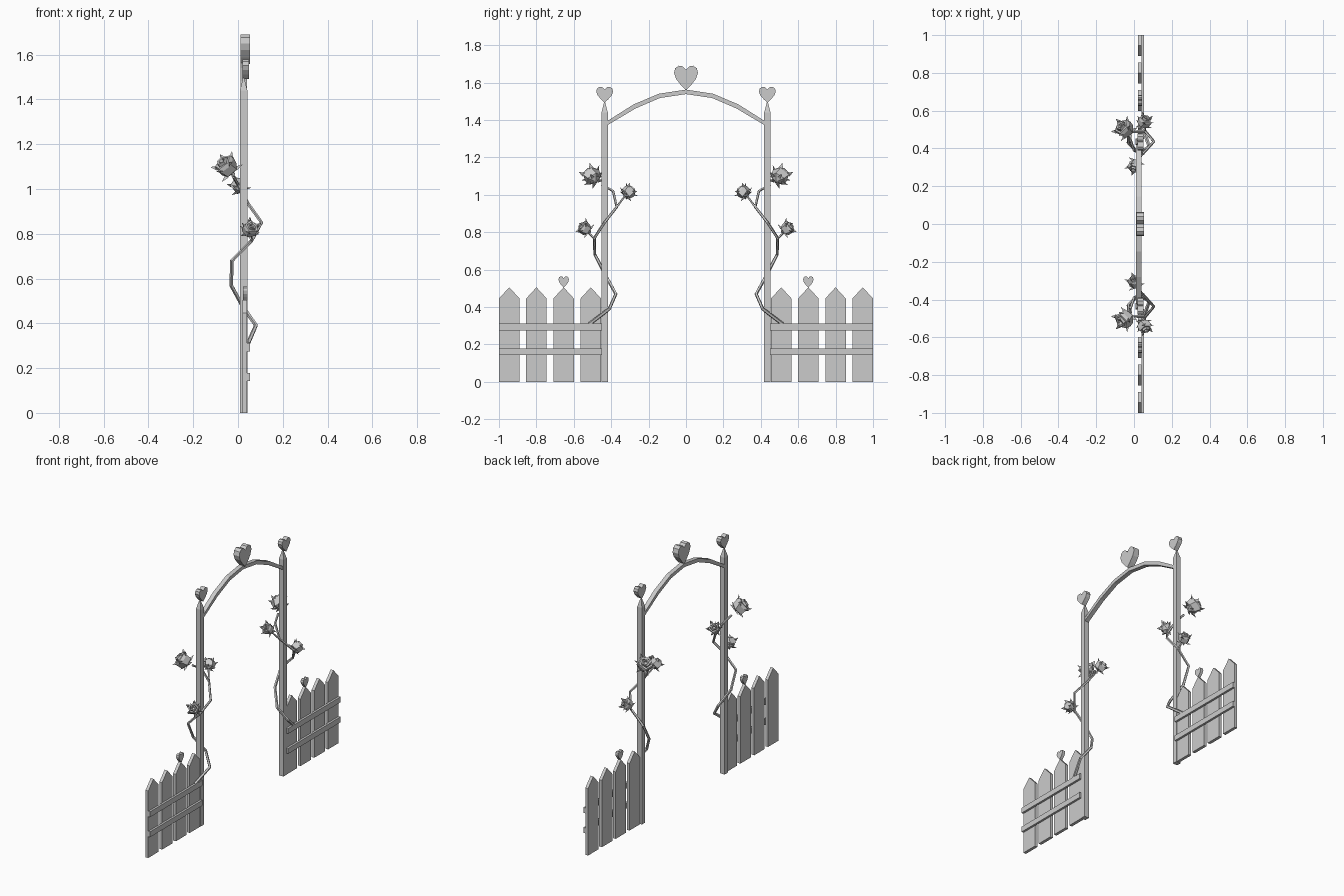
import bpy, math
from mathutils import Vector

if "Cube" in bpy.data.objects:
    bpy.data.objects.remove(bpy.data.objects["Cube"])


def make(name, verts, faces, mirror=True):
    """Mesh object in world coordinates, optionally mirrored across y = 0."""
    me = bpy.data.meshes.new(name)
    me.from_pydata([tuple(v) for v in verts], [], faces)
    me.update()
    ob = bpy.data.objects.new(name, me)
    bpy.context.collection.objects.link(ob)
    if mirror:
        m = ob.modifiers.new("mirror", 'MIRROR')
        m.use_axis = (False, True, False)
        m.use_mirror_merge = False
    return ob


def slab(name, outline, x0, x1, mirror=True):
    """Extrude a (y, z) outline between two x values."""
    n = len(outline)
    v = [(x0, y, z) for y, z in outline] + [(x1, y, z) for y, z in outline]
    f = [tuple(range(n - 1, -1, -1)), tuple(range(n, 2 * n))]
    f += [(i, (i + 1) % n, n + (i + 1) % n, n + i) for i in range(n)]
    return make(name, v, f, mirror)


def rect(y0, y1, z0, z1):
    return [(y0, z0), (y1, z0), (y1, z1), (y0, z1)]


def heart(name, y, z, w, h, x0, x1, mirror=True):
    half = [(.22, .22), (.42, .47), (.5, .7), (.45, .9), (.3, 1), (.14, .97)]
    pts = [(0, 0)] + half + [(0, .83)] + [(-a, b) for a, b in reversed(half)]
    slab(name, [(y + a * w, z + b * h) for a, b in pts], x0, x1, mirror)


def tube(name, pts, r0, r1, n=5):
    """Tapering low-poly tube along a path."""
    pts = [Vector(p) for p in pts]
    v, f, last = [], [], len(pts) - 1
    for i, p in enumerate(pts):
        t = (pts[min(i + 1, last)] - pts[max(i - 1, 0)]).normalized()
        a = t.cross(Vector((1, .2, .1))).normalized()
        b = t.cross(a)
        r = r0 + (r1 - r0) * i / last
        for k in range(n):
            q = math.tau * k / n
            v.append(p + (a * math.cos(q) + b * math.sin(q)) * r)
    for i in range(last):
        for k in range(n):
            m = (k + 1) % n
            f.append((i * n + k, i * n + m, (i + 1) * n + m, (i + 1) * n + k))
    f += [tuple(range(n - 1, -1, -1)), tuple(range(last * n, last * n + n))]
    make(name, v, f)


def rose(name, centre, axis, s):
    """Faceted bloom: nested cup, curled petal tips and pointed sepals."""
    c = Vector(centre)
    t = Vector(axis).normalized()
    a = t.cross(Vector((1, .3, 0))).normalized()
    b = t.cross(a)
    n = 5

    def at(r, h, ang):
        return c + (a * math.cos(ang) + b * math.sin(ang)) * r * s + t * h * s

    rings = [(.2, -.85, 0), (.88, -.5, 0), (1, .25, .2), (.85, .6, .2),
             (.62, .6, .3), (.56, .3, .3), (.5, .85, .5), (.3, .8, .5), (.2, .45, .5)]
    v, f = [], []
    for r, h, tw in rings:
        v += [at(r, h, math.tau * k / n + tw) for k in range(n)]
    for i in range(len(rings) - 1):
        for k in range(n):
            m = (k + 1) % n
            f.append((i * n + k, i * n + m, (i + 1) * n + m, (i + 1) * n + k))
    e = (len(rings) - 1) * n
    f += [tuple(range(n - 1, -1, -1)), tuple(range(e, e + n))]
    make(name, v, f)
    v, f = [], []
    for k in range(n):
        q = math.tau * k / n + .2
        # (root radius, root height, tip radius, tip height, half angle)
        for r, h, tr, th, d, o in [(.95, .3, 1.3, .75, .3, 0), (.6, -.75, 1.3, -.65, .4, .5)]:
            i = len(v)
            v += [at(r, h, q + o - d), at(r, h, q + o + d), at(tr, th, q + o), at(r, h + .3, q + o)]
            f += [(i, i + 1, i + 2), (i + 1, i + 3, i + 2), (i + 3, i, i + 2), (i, i + 3, i + 1)]
    make(name + "_petal_tips", v, f)


# Gate posts with pyramid tips
x0, x1, y0, y1, zs = .008, .042, .418, .452, 1.44
post = [(x, y, z) for z in (0, zs) for x, y in ((x0, y0), (x1, y0), (x1, y1), (x0, y1))]
post.append((.025, .435, 1.505))
make("gate_post", post, [(3, 2, 1, 0)] + [(i, (i + 1) % 4, 4 + (i + 1) % 4, 4 + i) for i in range(4)]
     + [(4 + i, 4 + (i + 1) % 4, 8) for i in range(4)])

# Picket fence panels
for i in range(4):
    y = .509 + i * .1453
    slab(f"picket_{i + 1}", [(y - .055, 0), (y + .055, 0), (y + .055, .445), (y, .505), (y - .055, .445)],
         .02, .04)
for name, z in (("lower_rail", .142), ("upper_rail", .275)):
    slab(name, rect(.45, 1, z, z + .036), .04, .054)

# Arched top bar
top = [(.435, 1.385), (.28, 1.483), (.145, 1.54), (0, 1.562)]
low = [(0, 1.538), (.14, 1.517), (.27, 1.461), (.42, 1.372)]
arch = top + [(-y, z) for y, z in reversed(top[:-1])]
arch += [(-y, z) for y, z in reversed(low)] + low[1:]
n = 7
v = [(x, y, z) for x in (.011, .04) for y, z in arch]
f = [(i, i + 1, 12 - i, 13 - i) for i in range(n - 1)]
f += [(14 + 13 - i, 14 + 12 - i, 14 + i + 1, 14 + i) for i in range(n - 1)]
f += [(i, 14 + i, 14 + (i + 1) % 14, (i + 1) % 14) for i in range(14)]
make("arch_bar", v, f, mirror=False)

# Heart ornaments
heart("centre_heart", 0, 1.558, .128, .132, .012, .054, mirror=False)
heart("post_heart", .435, 1.492, .09, .085, .019, .05)
heart("picket_heart", .654, .503, .056, .061, .022, .042)

# Climbing vine wound around each post
tube("vine", [(.045, .515, .31), (.08, .41, .39), (.025, .375, .47), (-.03, .43, .57),
              (-.027, .487, .68), (.06, .49, .767), (.105, .437, .85), (.045, .37, .935),
              (.0, .39, 1.02), (-.02, .45, 1.055)], .01, .007)
tube("vine_twig_low", [(.06, .49, .767), (.057, .525, .8)], .006, .005)
tube("vine_twig_high", [(.045, .37, .935), (.01, .325, .995)], .006, .005)

# Rose blooms
rose("rose_large", (-.05, .503, 1.1), (-.6, .45, .65), .05)
rose("rose_inner", (.005, .307, 1.015), (-.2, -.6, .5), .038)
rose("rose_low", (.055, .541, .82), (.25, .6, .45), .038)

# Consistent outward normals
import bmesh
for ob in bpy.data.objects:
    bm = bmesh.new()
    bm.from_mesh(ob.data)
    bmesh.ops.recalc_face_normals(bm, faces=bm.faces)
    bm.to_mesh(ob.data)
    bm.free()
